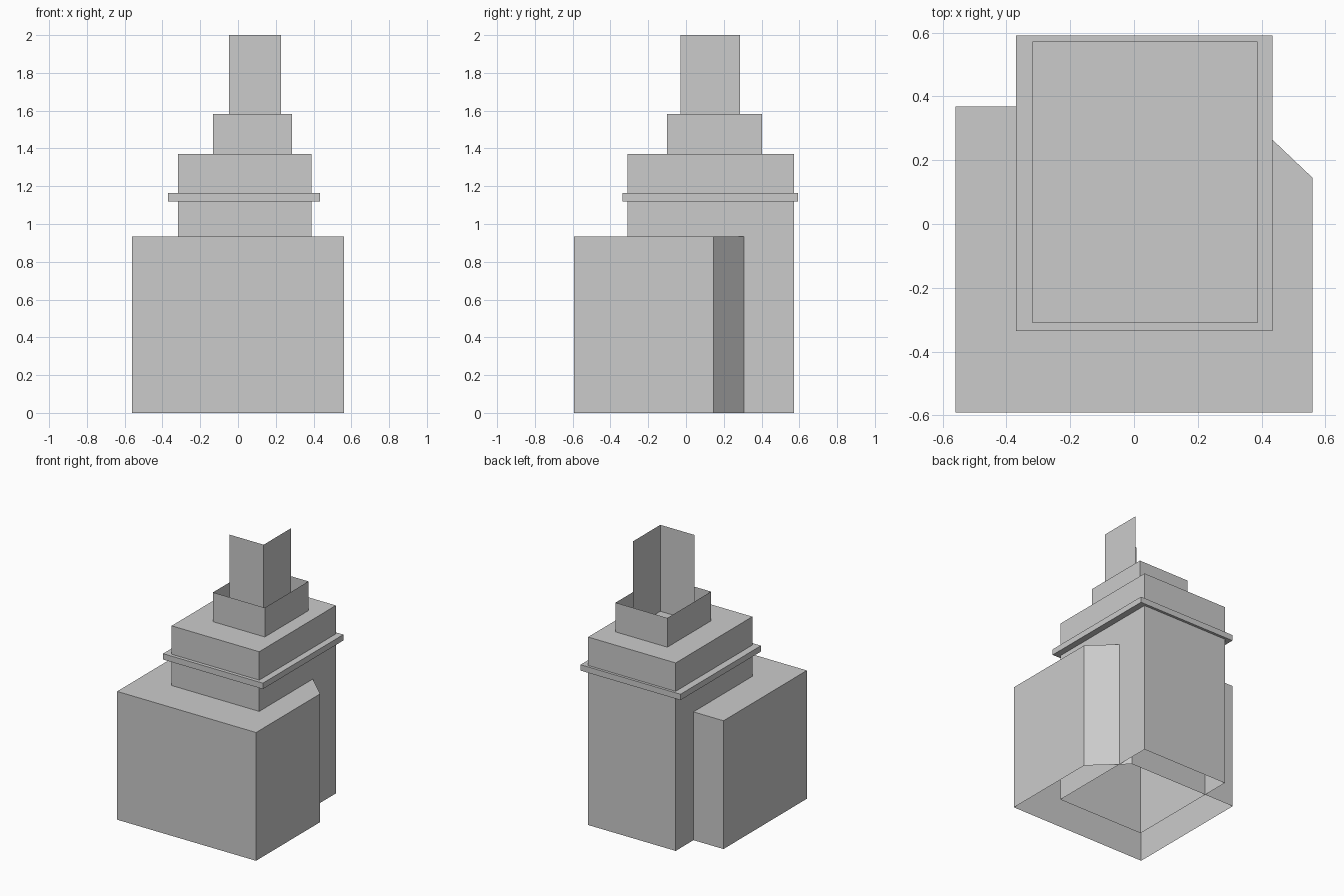
import bpy
import bmesh

cube = bpy.data.objects.get("Cube")
if cube:
    bpy.data.objects.remove(cube, do_unlink=True)

grey = bpy.data.materials.new("plain grey")
grey.use_nodes = True
grey.diffuse_color = (0.6, 0.6, 0.6, 1)
grey.node_tree.nodes["Principled BSDF"].inputs["Base Color"].default_value = (0.6, 0.6, 0.6, 1)


def walls(name, outline, z0, z1, closed=True, top=True, bottom=False):
    """Raise an anticlockwise outline into flat walls, with optional caps."""
    bm = bmesh.new()
    low = [bm.verts.new((x, y, z0)) for x, y in outline]
    high = [bm.verts.new((x, y, z1)) for x, y in outline]
    n = len(outline)
    for i in range(n if closed else n - 1):
        j = (i + 1) % n
        bm.faces.new((low[i], low[j], high[j], high[i]))
    if top:
        bm.faces.new(high)
    if bottom:
        bm.faces.new(low[::-1])
    mesh = bpy.data.meshes.new(name)
    bm.to_mesh(mesh)
    bm.free()
    mesh.materials.append(grey)
    obj = bpy.data.objects.new(name, mesh)
    bpy.context.collection.objects.link(obj)
    return obj


def rect(x0, x1, y0, y1):
    return [(x0, y0), (x1, y0), (x1, y1), (x0, y1)]


# Wide lower block with one cut corner, open underneath
walls("lower_block", [(-0.56, -0.592), (0.56, -0.592), (0.56, 0.145),
                      (0.325, 0.368), (-0.56, 0.368)], 0, 0.935)

# Tower rising through the block, open underneath
walls("tower", rect(-0.318, 0.388, -0.31, 0.573), 0, 1.37)

# Thin ledge around the tower
walls("ledge", rect(-0.37, 0.435, -0.335, 0.592), 1.12, 1.163, bottom=True)

# Roof parapet, open on top
walls("parapet", rect(-0.132, 0.286, -0.1, 0.403), 1.37, 1.583, top=False)

# Two upright panels meeting at a corner inside the parapet
walls("corner_panels", [(-0.048, -0.03), (0.228, -0.03), (0.228, 0.287)],
      1.37, 2, closed=False, top=False)
